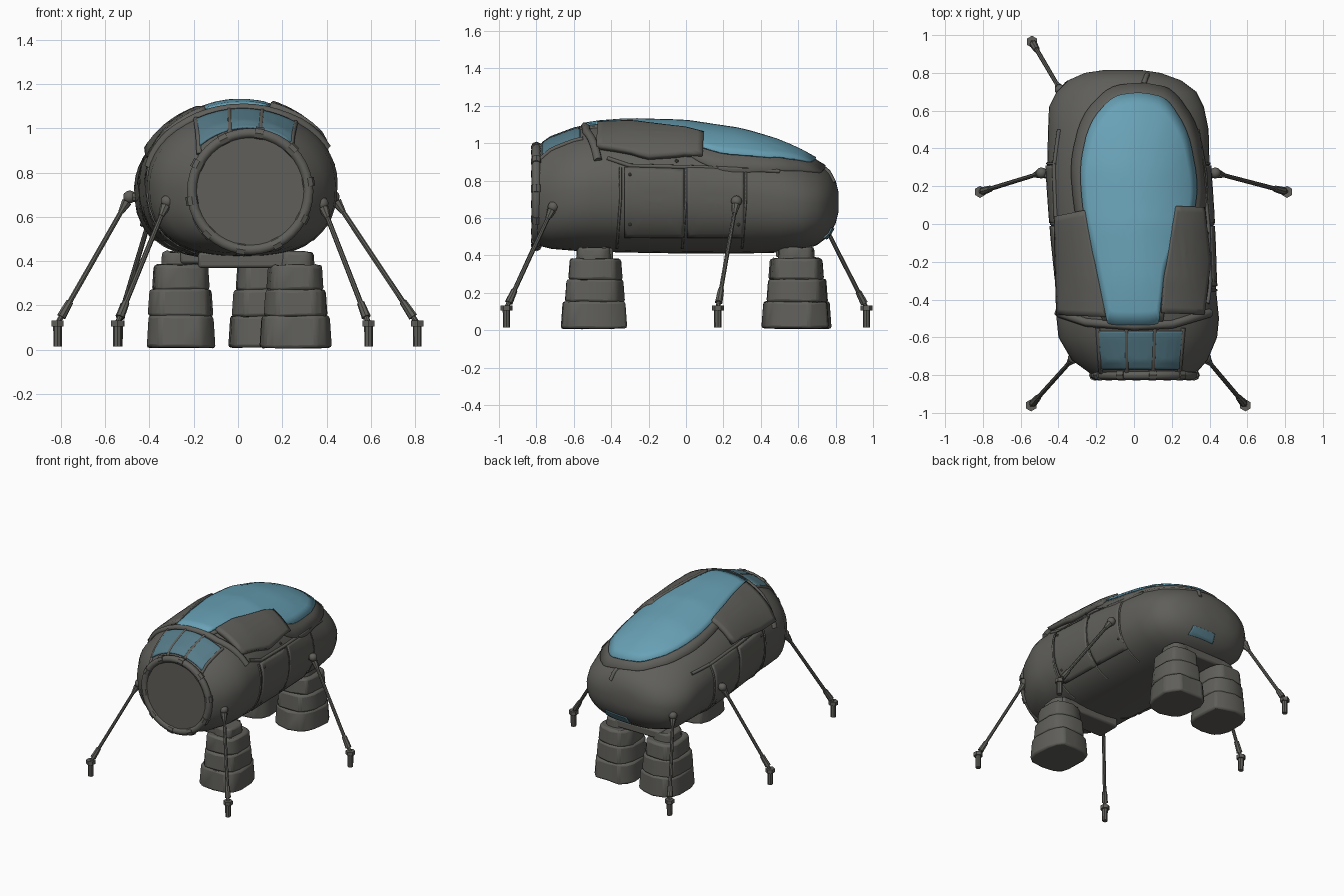
import bpy, bmesh, math, random
from mathutils import Vector, Matrix
from mathutils.bvhtree import BVHTree

random.seed(4)
if "Cube" in bpy.data.objects:
    bpy.data.objects.remove(bpy.data.objects["Cube"])


def material(name, rgb):
    mat = bpy.data.materials.new(name)
    mat.use_nodes = True
    color = (*rgb, 1)
    mat.diffuse_color = color
    shader = next(n for n in mat.node_tree.nodes if n.type == 'BSDF_PRINCIPLED')
    shader.inputs["Base Color"].default_value = color
    shader.inputs["Roughness"].default_value = 0.8
    return mat


GREY = material("weathered grey", (0.115, 0.113, 0.102))
BLUE = material("canopy blue", (0.14, 0.36, 0.47))
DIM = material("dim pane blue", (0.092, 0.2, 0.25))
meshes = []


def finish(name, bm, mat, bevel=0):
    mesh = bpy.data.meshes.new(name)
    bm.to_mesh(mesh)
    bm.free()
    obj = bpy.data.objects.new(name, mesh)
    bpy.context.collection.objects.link(obj)
    mesh.materials.append(mat)
    meshes.append(obj)
    if bevel:
        mod = obj.modifiers.new("Bevel", 'BEVEL')
        mod.width, mod.segments = bevel, 2
    return obj


# Hull: rounded sections lofted from nose to tail
# each station: y, centre x, half width, bottom, top
stations = [(-.8, .05, .27, .455, .975), (-.72, .03, .36, .435, 1.03), (-.6, .02, .42, .425, 1.075),
            (-.5, .02, .43, .42, 1.1), (-.3, .01, .42, .415, 1.115), (0, -.01, .43, .41, 1.105),
            (.3, -.03, .43, .41, 1.06), (.5, -.03, .425, .415, 1), (.62, -.04, .41, .425, .945),
            (.7, -.04, .37, .455, .9), (.76, -.05, .3, .5, .86), (.8, -.06, .2, .57, .8),
            (.815, -.06, .1, .63, .74)]
SIDES = 48


def power(value, exponent):
    return math.copysign(abs(value) ** exponent, value)


bm = bmesh.new()
loops = []
for y, cx, half, low, high in stations:
    ring = []
    for i in range(SIDES):
        a = math.tau * i / SIDES
        e = 1.04 if math.sin(a) > 0 else 0.78
        ring.append(bm.verts.new((cx + half * power(math.cos(a), e), y,
                                  (low + high) / 2 + (high - low) / 2 * power(math.sin(a), e))))
    loops.append(ring)
for a, b in zip(loops, loops[1:]):
    for i in range(SIDES):
        j = (i + 1) % SIDES
        bm.faces.new((a[i], a[j], b[j], b[i]))
bm.faces.new(loops[0])
bm.faces.new(loops[-1])
bmesh.ops.recalc_face_normals(bm, faces=bm.faces)
tree = BVHTree.FromBMesh(bm)
finish("hull", bm, GREY)

# Projection planes: how a flat outline is dropped onto the hull
VIEWS = {
    'top': (lambda u, v: Vector((u, v, 3)), Vector((0, 0, -1))),
    'left': (lambda u, v: Vector((3, u, v)), Vector((-1, 0, 0))),
    'right': (lambda u, v: Vector((-3, u, v)), Vector((1, 0, 0))),
    'back': (lambda u, v: Vector((u, 3, v)), Vector((0, -1, 0))),
}


def land(view, p, lift):
    place, ray = VIEWS[view]
    start = place(*p)
    hit, normal, _, _ = tree.ray_cast(start, ray)
    if hit is None:
        hit, normal, _, _ = tree.find_nearest(start + ray * 2.7)
    return hit + normal * lift


def subdivide(points, closed=True, steps=6):
    pts = [Vector(p) for p in points]
    pairs = zip(pts, pts[1:] + pts[:1]) if closed else zip(pts, pts[1:])
    out = [a.lerp(b, k / steps) for a, b in pairs for k in range(steps)]
    return out if closed else out + [pts[-1]]


def rounded(points):
    pts = [Vector(p) for p in points]
    for _ in range(2):
        pts = [q for a, b in zip(pts, pts[1:] + pts[:1]) for q in (a.lerp(b, .2), a.lerp(b, .8))]
    return pts


def drape(name, outline, view, lift, thick, mat, steps=6, rings=9):
    """Plate that follows the hull inside a flat outline."""
    edge = subdivide(outline, steps=steps)
    mid = sum(edge, Vector((0, 0))) / len(edge)
    bm = bmesh.new()
    rows = [[bm.verts.new(land(view, mid.lerp(p, 1 - r / rings), lift)) for p in edge] for r in range(rings)]
    centre = bm.verts.new(land(view, mid, lift))
    count = len(edge)
    for i in range(count):
        j = (i + 1) % count
        for a, b in zip(rows, rows[1:]):
            bm.faces.new((a[i], a[j], b[j], b[i]))
        bm.faces.new((rows[-1][i], rows[-1][j], centre))
    bm.normal_update()
    if sum((f.normal * f.calc_area() for f in bm.faces), Vector()).dot(VIEWS[view][1]) > 0:
        bmesh.ops.reverse_faces(bm, faces=bm.faces)
    obj = finish(name, bm, mat)
    mod = obj.modifiers.new("Solidify", 'SOLIDIFY')
    mod.thickness, mod.offset = thick, -1


def tube(name, points, radius, closed=False):
    curve = bpy.data.curves.new(name, 'CURVE')
    curve.dimensions = '3D'
    curve.bevel_depth, curve.bevel_resolution = radius, 1
    curve.use_fill_caps = True
    spline = curve.splines.new('POLY')
    spline.points.add(len(points) - 1)
    for sp, p in zip(spline.points, points):
        sp.co = (*p, 1)
    spline.use_cyclic_u = closed
    curve.materials.append(GREY)
    obj = bpy.data.objects.new(name, curve)
    bpy.context.collection.objects.link(obj)


def bead(name, points, view, radius):
    tube(name, [land(view, p, 0) for p in subdivide(points, False, 8)], radius)


# Canopy glass and its surrounding rim
glass = [(.03, .69), (.17, .66), (.28, .48), (.325, .2), (.3, 0), (.16, -.2), (.13, -.5), (.12, -.53),
         (-.13, -.53), (-.14, -.5), (-.2, -.2), (-.26, .05), (-.28, .3), (-.23, .53), (-.11, .67)]
rim = [(x * 1.19, y * 1.08 if y > 0 else y) for x, y in glass]
drape("canopy_rim", rounded(rim), 'top', .012, .025, GREY, steps=1)
drape("canopy_glass", rounded(glass), 'top', .021, .009, BLUE, steps=1)

# Shoulder armour on both sides of the canopy
drape("left_shoulder_plate", [(.21, .09), (.35, .085), (.38, -.2), (.35, -.48), (.14, -.47), (.15, -.3), (.19, -.05)],
      'top', .034, .04, GREY)
drape("right_shoulder_plate", [(-.25, .07), (-.4, .04), (-.385, -.48), (-.14, -.49), (-.2, -.2)],
      'top', .03, .04, GREY)

# Nose panes and the bars between them
columns = [-.19, -.04, .11, .26]
for n, (a, b) in enumerate(zip(columns, columns[1:])):
    drape(f"nose_pane_{n + 1}", [(a, -.565), (b, -.565), (b * .92, -.765), (a * .92, -.765)], 'top', .009, .008, DIM)
for n, x in enumerate(columns):
    bead(f"pane_bar_{n + 1}", [(x, -.55), (x * .92, -.785)], 'top', .013)
bead("brow_band", [(-.4, -.47), (-.25, -.52), (0, -.54), (.2, -.53), (.4, -.47)], 'top', .024)
drape("rear_pane", [(-.07, .49), (.13, .495), (.12, .55), (-.06, .545)], 'back', .008, .008, DIM)
bead("tail_ridge", [(.05, .74), (.07, .79)], 'top', .014)

# Side armour panels, seams and bolts
for side in ('left', 'right'):
    for n, (a, b) in enumerate([(-.33, -.01), (.005, .31)]):
        drape(f"{side}_side_panel_{n + 1}", [(a, .5), (b, .5), (b, .86), (a, .87)], side, .01, .02, GREY)
    for n, y in enumerate((-.35, 0, .32)):
        bead(f"{side}_seam_{n + 1}", [(y - .02, .44), (y, .7), (y, .87)], side, .007)
    bead(f"{side}_rail", [(-.42, .92), (-.3, .88), (.1, .87), (.5, .85)], side, .012)
    bm = bmesh.new()
    for y, z in ((-.3, .83), (-.3, .57), (-.05, .9), (-.03, .95), (.28, .57)):
        bmesh.ops.create_icosphere(bm, subdivisions=1, radius=.01,
                                   matrix=Matrix.Translation(land(side, (y, z), .01)))
    finish(f"{side}_bolts", bm, GREY)


# Solid rod between two points
def rod(bm, a, b, r1, r2, sides=8):
    a, b = Vector(a), Vector(b)
    turn = (b - a).to_track_quat('Z', 'Y').to_matrix().to_4x4()
    bmesh.ops.create_cone(bm, cap_ends=True, segments=sides, radius1=r1, radius2=r2, depth=(b - a).length,
                          matrix=Matrix.Translation((a + b) / 2) @ turn)


# Nose ring with clamps around a flat hatch
hub = Vector((.055, -.8, .715))
spokes = [Vector((math.cos(math.tau * i / 40), 0, math.sin(math.tau * i / 40))) for i in range(40)]
tube("nose_ring", [hub + s * .264 for s in spokes], .025, True)
bm = bmesh.new()
for s in spokes[1::4]:
    t = Vector((-s.z, 0, s.x)) * .02
    rod(bm, hub + s * .265 - t, hub + s * .265 + t, .029, .029)
finish("ring_clamps", bm, GREY)
bm = bmesh.new()
rod(bm, hub + Vector((0, .03, 0)), hub - Vector((0, .008, 0)), .265, .26, 40)
finish("nose_hatch", bm, GREY)


# Stacked stone-like legs
def block(name, x, y, low, high, half):
    bm = bmesh.new()
    ends = [[], []]
    for i in range(14):
        a = math.tau * (i + .5) / 14
        r = half * random.uniform(.95, 1.05)
        for ring, z, grow in zip(ends, (low, high), (1.02, .96)):
            ring.append(bm.verts.new((x + r * grow * power(math.cos(a), .65),
                                      y + r * grow * 1.12 * power(math.sin(a), .65), z + random.uniform(0, .008))))
    bm.faces.new(ends[0][::-1])
    bm.faces.new(ends[1])
    for i in range(14):
        j = (i + 1) % 14
        bm.faces.new((ends[0][i], ends[0][j], ends[1][j], ends[1][i]))
    finish(name, bm, GREY, .014)


for leg, x, y in (("front_leg", .26, -.49), ("rear_left_leg", .12, .59), ("rear_right_leg", -.26, .59)):
    for n, (low, high, half) in enumerate([(.005, .15, .158), (.145, .27, .143), (.265, .38, .127), (.36, .44, .085)]):
        block(f"{leg}_block_{n + 1}", x, y, low, high, half)
for name, centre, size in (("front_leg_beam", (.06, -.48, .405), (.48, .18, .07)),
                           ("rear_leg_beam", (-.07, .58, .42), (.38, .2, .06))):
    bm = bmesh.new()
    bmesh.ops.create_cube(bm, size=1, matrix=Matrix.Translation(centre) @ Matrix.Diagonal((*size, 1)))
    finish(name, bm, GREY, .012)

# Outrigger struts: foot post, sleeve, rod and ball joint
struts = {
    "front_left": ((.59, -.96), (.38, -.71, .66)), "front_right": ((-.545, -.96), (-.32, -.71, .67)),
    "middle_left": ((.81, .17), (.43, .27, .69)), "middle_right": ((-.815, .17), (-.49, .27, .69)),
    "rear_right": ((-.54, .965), (-.39, .71, .62)),
}
for name, ((x, y), top) in struts.items():
    top, base = Vector(top), Vector((x, y, .12))
    bm = bmesh.new()
    rod(bm, (x, y, .015), base, .019, .02)
    rod(bm, (x, y, .105), (x, y, .132), .032, .032, 6)
    rod(bm, base, base.lerp(top, .06), .012, .012)
    rod(bm, base.lerp(top, .05), base.lerp(top, .17), .021, .017)
    rod(bm, base.lerp(top, .15), top, .012, .011)
    rod(bm, base.lerp(top, .88), base.lerp(top, .96), .013, .024)
    bmesh.ops.create_icosphere(bm, subdivisions=2, radius=.03, matrix=Matrix.Translation(top))
    inward = Vector((top.x * .8, top.y * .9, top.z))
    rod(bm, top, inward, .02, .03)
    finish(f"{name}_strut", bm, GREY)

# Smooth shading with sharp edges kept
bpy.ops.object.select_all(action='DESELECT')
for obj in meshes:
    obj.select_set(True)
bpy.context.view_layer.objects.active = meshes[0]
bpy.ops.object.shade_smooth_by_angle(angle=math.radians(35))
